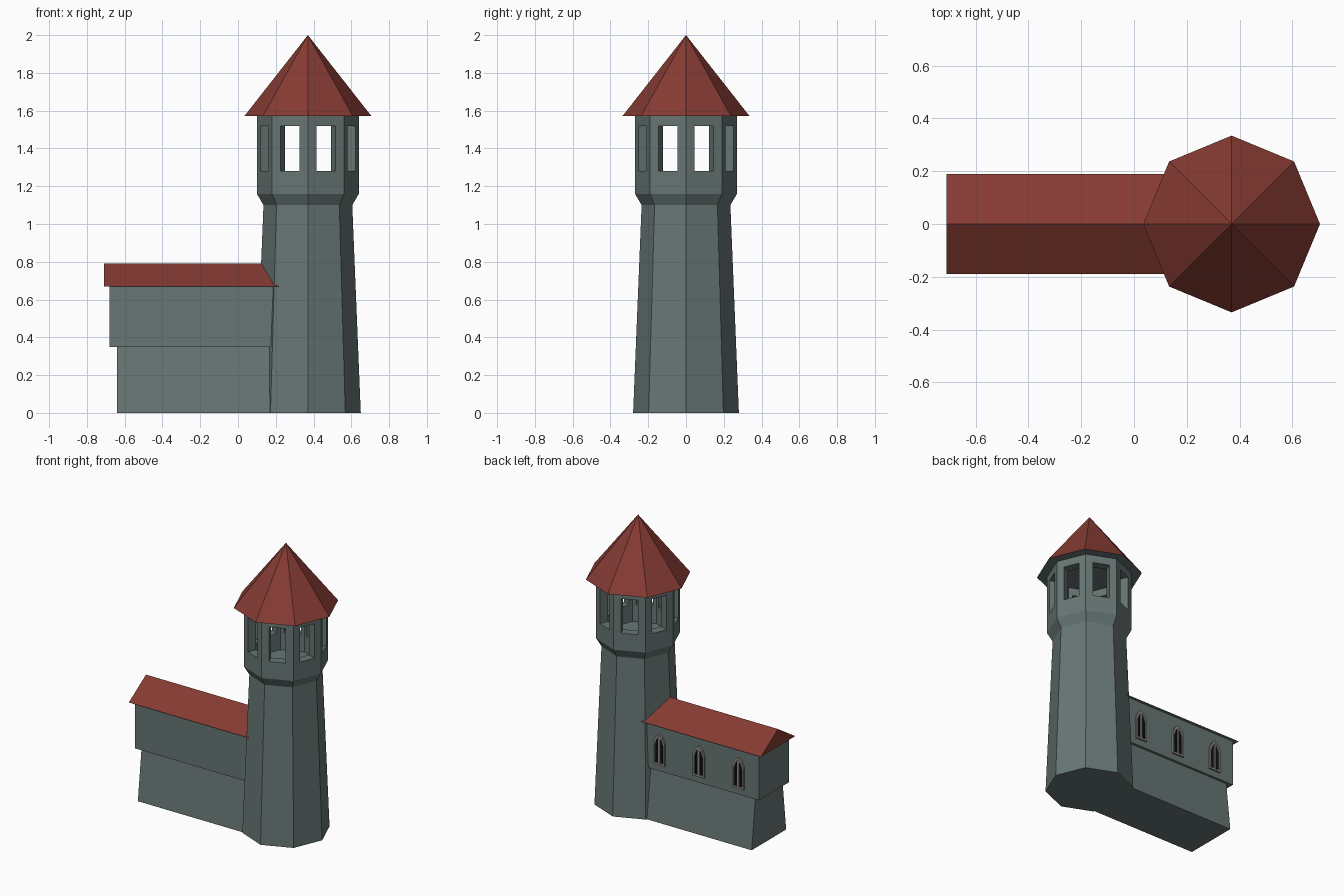
import bpy, bmesh, math
from mathutils import Vector

if "Cube" in bpy.data.objects:
    bpy.data.objects.remove(bpy.data.objects["Cube"])

CX = 0.37      # tower axis
SIDES = 8


def material(name, rgb):
    m = bpy.data.materials.new(name)
    m.diffuse_color = (*rgb, 1)
    m.use_nodes = True
    m.node_tree.nodes["Principled BSDF"].inputs["Base Color"].default_value = m.diffuse_color
    return m


WALL = material("grey green stone", (0.135, 0.182, 0.175))
ROOF = material("red roof tile", (0.235, 0.043, 0.033))
TRIM = material("pale stone trim", (0.26, 0.25, 0.25))
GLASS = material("dark glass", (0.004, 0.004, 0.005))


def finish(name, bm, mats, rule=None):
    bmesh.ops.remove_doubles(bm, verts=bm.verts, dist=1e-5)
    bmesh.ops.recalc_face_normals(bm, faces=bm.faces)
    bm.normal_update()
    if rule:
        for f in bm.faces:
            f.material_index = rule(f)
    me = bpy.data.meshes.new(name)
    bm.to_mesh(me)
    bm.free()
    for m in mats:
        me.materials.append(m)
    ob = bpy.data.objects.new(name, me)
    bpy.context.collection.objects.link(ob)
    return ob


def underside(f):
    return 1 if f.normal.z < -0.5 else 0


def corner(i, r, z):
    a = math.tau * i / SIDES
    return Vector((CX + r * math.cos(a), r * math.sin(a), z))


def lathe(name, profile, mats, rule=None):
    """Stack octagonal rings (radius, z) and cap both ends."""
    bm = bmesh.new()
    rings = [[bm.verts.new(corner(i, r, z)) for i in range(SIDES)] for r, z in profile]
    for a, b in zip(rings, rings[1:]):
        for i in range(SIDES):
            j = (i + 1) % SIDES
            bm.faces.new((a[i], a[j], b[j], b[i]))
    bm.faces.new(rings[0])
    bm.faces.new(rings[-1])
    return finish(name, bm, mats, rule)


def prism(name, outline, axis, start, end, mats, rule=None):
    """Extrude a 2D outline along x or y."""
    def place(p, d):
        return (d, p[0], p[1]) if axis == "x" else (p[0], d, p[1])
    bm = bmesh.new()
    a = [bm.verts.new(place(p, start)) for p in outline]
    b = [bm.verts.new(place(p, end)) for p in outline]
    for i in range(len(a)):
        j = (i + 1) % len(a)
        bm.faces.new((a[i], a[j], b[j], b[i]))
    bm.faces.new(a)
    bm.faces.new(b)
    return finish(name, bm, mats, rule)


# Tapered tower shaft with flared corbel
lathe("tower_shaft", [(0.28, 0), (0.235, 1.1), (0.27, 1.16)], [WALL])

# Hollow belfry: eight wall panels, each with a window opening
bm = bmesh.new()
R_OUT, R_IN, Z0, Z1 = 0.27, 0.205, 1.16, 1.575
for i in range(SIDES):
    def panel(r):
        return [corner(i, r, Z0), corner(i + 1, r, Z0), corner(i + 1, r, Z1), corner(i, r, Z1)]

    def opening(r):
        mid = (corner(i, r, 0) + corner(i + 1, r, 0)) / 2
        side = (corner(i + 1, r, 0) - corner(i, r, 0)).normalized() * 0.054
        return [mid + side * s + Vector((0, 0, z))
                for s, z in ((-1, 1.28), (1, 1.28), (1, 1.52), (-1, 1.52))]

    loops = [[bm.verts.new(p) for p in pts]
             for pts in (panel(R_OUT), opening(R_OUT), opening(R_IN), panel(R_IN))]
    for k in range(4):
        a, b = loops[k], loops[(k + 1) % 4]
        for e in range(4):
            if k == 3 and e % 2:      # neighbouring panels share these sides
                continue
            n = (e + 1) % 4
            bm.faces.new((a[e], a[n], b[n], b[e]))
finish("belfry", bm, [WALL])

# Pointed tower roof
bm = bmesh.new()
apex = bm.verts.new((CX, 0, 2.0))
eave = [bm.verts.new(corner(i, 0.335, 1.573)) for i in range(SIDES)]
for i in range(SIDES):
    bm.faces.new((eave[i], eave[(i + 1) % SIDES], apex))
bm.faces.new(eave)
finish("tower_roof", bm, [ROOF, WALL], underside)

# Side wing: battered base, overhanging storey, gable roof
prism("wing_base", [(-0.19, 0), (0.19, 0), (0.15, 0.35), (-0.15, 0.35)],
      "x", -0.64, 0.3, [WALL])
prism("wing_upper_storey", [(-0.167, 0.35), (0.167, 0.35), (0.167, 0.672), (-0.167, 0.672)],
      "x", -0.68, 0.3, [WALL])
prism("wing_roof", [(-0.19, 0.67), (0.19, 0.67), (0, 0.792)],
      "x", -0.71, 0.3, [ROOF, WALL], underside)


# Pointed windows on the rear of the wing
def lancet(x, w, z0, z1):
    s = z1 - 0.06
    return [(x - w, z0), (x + w, z0), (x + w, s), (x + w * 0.6, s + 0.035),
            (x, z1), (x - w * 0.6, s + 0.035), (x - w, s)]


Y = 0.167
for n, x in enumerate((-0.525, -0.22, 0.085), 1):
    prism(f"window_glass_{n}", lancet(x, 0.038, 0.4, 0.605), "y", Y - 0.005, Y + 0.003, [GLASS])
    prism(f"window_mullion_{n}", [(x - 0.007, 0.4), (x + 0.007, 0.4),
                                  (x + 0.007, 0.595), (x - 0.007, 0.595)],
          "y", Y - 0.005, Y + 0.01, [TRIM])
    # Frame ring around the glass
    bm = bmesh.new()
    outer, inner = lancet(x, 0.044, 0.395, 0.612), lancet(x, 0.032, 0.408, 0.594)
    loops = [[bm.verts.new((p[0], y, p[1])) for p in pts]
             for pts, y in ((outer, Y - 0.005), (outer, Y + 0.012),
                            (inner, Y + 0.012), (inner, Y - 0.005))]
    for k in range(4):
        a, b = loops[k], loops[(k + 1) % 4]
        for e in range(len(a)):
            f = (e + 1) % len(a)
            bm.faces.new((a[e], a[f], b[f], b[e]))
    finish(f"window_frame_{n}", bm, [TRIM])
